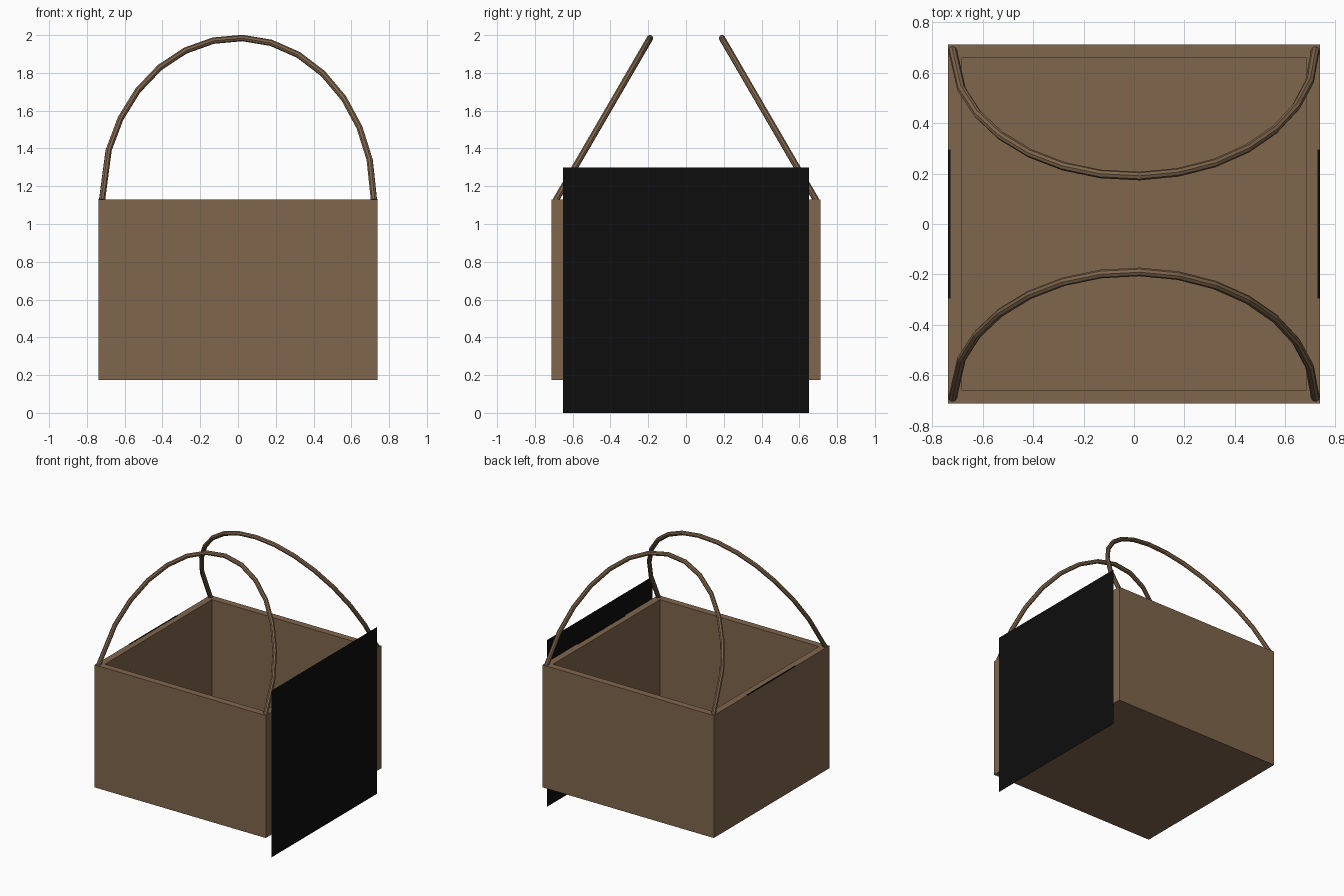
import bpy, bmesh, math
from mathutils import Vector

if "Cube" in bpy.data.objects:
    bpy.data.objects.remove(bpy.data.objects["Cube"])


def material(name, rgb):
    m = bpy.data.materials.new(name)
    m.diffuse_color = (*rgb, 1)
    m.use_nodes = True
    m.node_tree.nodes["Principled BSDF"].inputs["Base Color"].default_value = m.diffuse_color
    return m


BROWN = material("basket_brown", (0.214, 0.133, 0.073))
BLACK = material("panel_black", (0.004, 0.004, 0.004))
HX, HY, Z0, Z1, WALL = 0.738, 0.712, 0.175, 1.13, 0.053


def add_mesh(name, bm, mat):
    bmesh.ops.recalc_face_normals(bm, faces=bm.faces)
    me = bpy.data.meshes.new(name)
    bm.to_mesh(me)
    bm.free()
    me.materials.append(mat)
    ob = bpy.data.objects.new(name, me)
    bpy.context.collection.objects.link(ob)
    return ob


def box_bm(lo, hi):
    bm = bmesh.new()
    bmesh.ops.create_cube(bm, size=1)
    lo, hi = Vector(lo), Vector(hi)
    for v in bm.verts:
        v.co = Vector([(lo[i] + hi[i]) / 2 + v.co[i] * (hi[i] - lo[i]) for i in range(3)])
    return bm


# Open basket: inset the top face and push it down to form the floor
bm = box_bm((-HX, -HY, Z0), (HX, HY, Z1))
bm.faces.ensure_lookup_table()
top = max(bm.faces, key=lambda f: f.calc_center_median().z)
bmesh.ops.inset_region(bm, faces=[top], thickness=WALL, use_even_offset=True)
inner = bmesh.ops.extrude_face_region(bm, geom=[top])
bmesh.ops.translate(bm, vec=(0, 0, Z0 + WALL - Z1),
                    verts=[g for g in inner["geom"] if isinstance(g, bmesh.types.BMVert)])
if top.is_valid:
    bmesh.ops.delete(bm, geom=[top], context="FACES_ONLY")
add_mesh("basket_body", bm, BROWN)

# Flat black panel on the right side
bm = bmesh.new()
bm.faces.new([bm.verts.new((0.742, y, z)) for y, z in
              ((-0.65, 0), (0.65, 0), (0.65, 1.30), (-0.65, 1.30))])
add_mesh("side_panel", bm, BLACK)

# Thin dark strips on the left and right rims
for side, name in ((-1, "left_rim_strip"), (1, "right_rim_strip")):
    xs = sorted((side * 0.729, side * 0.7385))
    add_mesh(name, box_bm((xs[0], -0.295, Z1 - 0.004), (xs[1], 0.295, Z1 + 0.002)), BLACK)

# Two leaning arched handles, low-poly tubes
angles = [0] + [18 + 12.3 * k for k in range(13)] + [180]
for side, name in ((-1, "front_handle"), (1, "back_handle")):
    cu = bpy.data.curves.new(name, "CURVE")
    cu.dimensions = "3D"
    cu.bevel_depth = 0.017
    cu.bevel_resolution = 2
    cu.use_fill_caps = True
    sp = cu.splines.new("POLY")
    sp.points.add(len(angles) - 1)
    for p, a in zip(sp.points, angles):
        c, s = math.cos(math.radians(a)), math.sin(math.radians(a))
        p.co = (-0.72 * c, side * (0.69 - 0.50 * s), 1.125 + 0.86 * s, 1)
    sp.use_smooth = False
    cu.materials.append(BROWN)
    bpy.context.collection.objects.link(bpy.data.objects.new(name, cu))
